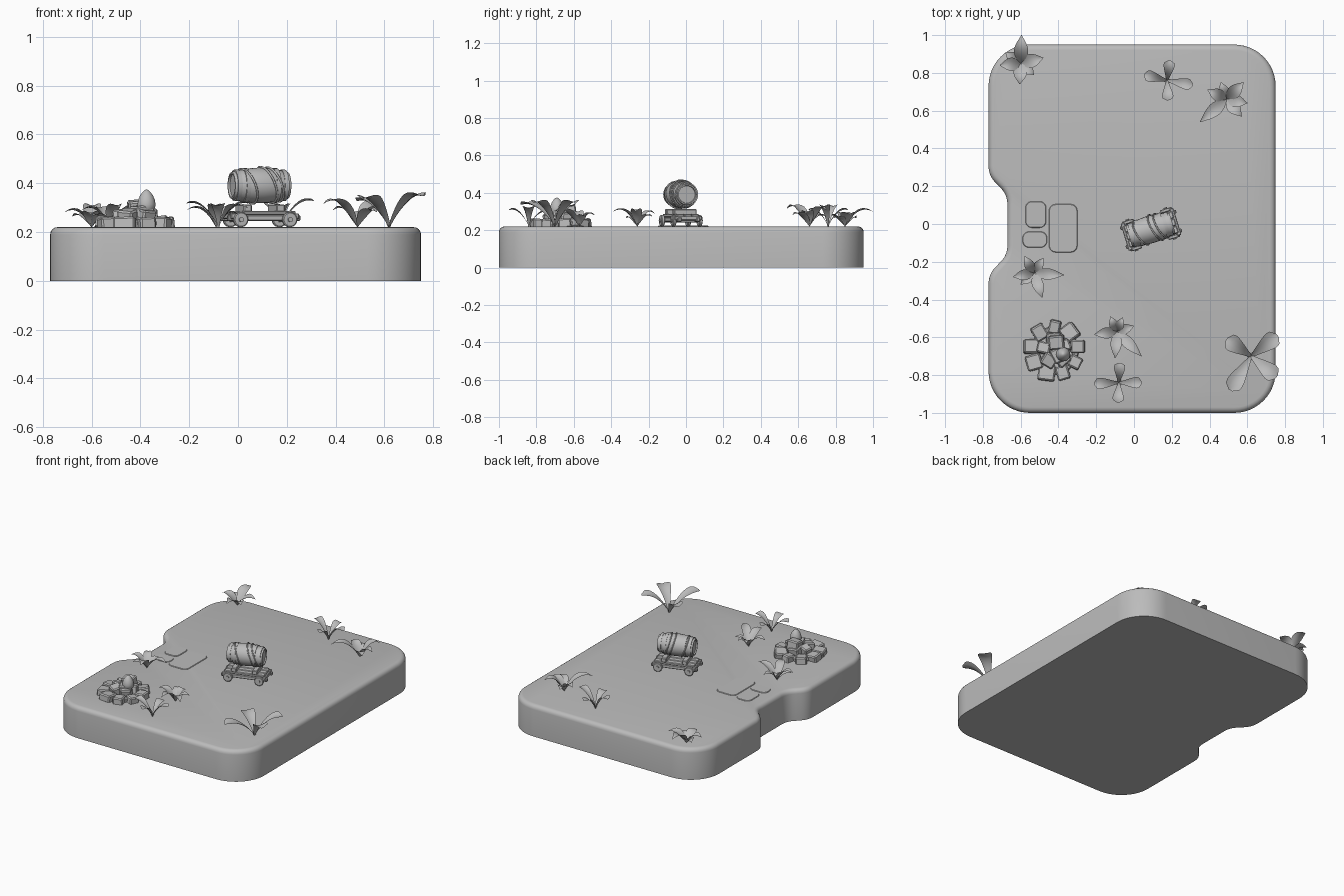
import bpy, bmesh, math, random
from mathutils import Matrix, Vector

if "Cube" in bpy.data.objects:
    bpy.data.objects.remove(bpy.data.objects["Cube"])

random.seed(4)
TOP = 0.22
grey = bpy.data.materials.new("plain_grey")
grey.diffuse_color = (0.5, 0.5, 0.5, 1)
grey.use_nodes = True
grey.node_tree.nodes["Principled BSDF"].inputs["Base Color"].default_value = grey.diffuse_color


def finish(name, bm, matrix=Matrix(), angle=35):
    bm.transform(matrix)
    me = bpy.data.meshes.new(name)
    bm.to_mesh(me)
    bm.free()
    me.materials.append(grey)
    ob = bpy.data.objects.new(name, me)
    bpy.context.collection.objects.link(ob)
    bpy.ops.object.select_all(action='DESELECT')
    ob.select_set(True)
    bpy.context.view_layer.objects.active = ob
    bpy.ops.object.shade_smooth_by_angle(angle=math.radians(angle))
    return ob


def box(name, loc, size, matrix=Matrix(), bevel=0.004):
    bm = bmesh.new()
    bmesh.ops.create_cube(bm, size=1, matrix=Matrix.Translation(loc) @ Matrix.Diagonal((*size, 1)))
    if bevel:
        bmesh.ops.bevel(bm, geom=bm.edges[:], offset=bevel, segments=1, affect='EDGES')
    return finish(name, bm, matrix)


def slab(name, pts, z0, z1, bevel, segs):
    bm = bmesh.new()
    bottom = bm.faces.new([bm.verts.new((x, y, z0)) for x, y in pts])
    res = bmesh.ops.extrude_face_region(bm, geom=[bottom], use_keep_orig=True)
    up = [v for v in res['geom'] if isinstance(v, bmesh.types.BMVert)]
    bmesh.ops.translate(bm, verts=up, vec=(0, 0, z1 - z0))
    bmesh.ops.recalc_face_normals(bm, faces=bm.faces[:])
    rim = [e for e in bm.edges if all(v.co.z > z1 - 1e-5 for v in e.verts)]
    bmesh.ops.bevel(bm, geom=rim, offset=bevel, segments=segs, profile=0.5, affect='EDGES')
    return finish(name, bm)


def arc(cx, cy, r, a0, a1, n):
    angs = [math.radians(a0 + (a1 - a0) * i / n) for i in range(n + 1)]
    return [(cx + r * math.cos(a), cy + r * math.sin(a)) for a in angs]


def rounded(x0, x1, y0, y1, r, n=8):
    return (arc(x1 - r, y0 + r, r, -90, 0, n) + arc(x1 - r, y1 - r, r, 0, 90, n)
            + arc(x0 + r, y1 - r, r, 90, 180, n) + arc(x0 + r, y0 + r, r, 180, 270, n))


def lathe(name, profile, matrix, sides=24):
    """Revolve (radius, height) pairs round the local z axis."""
    bm = bmesh.new()
    rings = []
    for r, z in profile:
        rings.append([bm.verts.new((r * math.cos(2 * math.pi * i / sides),
                                    r * math.sin(2 * math.pi * i / sides), z)) for i in range(sides)])
    for a, b in zip(rings, rings[1:]):
        for i in range(sides):
            j = (i + 1) % sides
            bm.faces.new((a[i], a[j], b[j], b[i]))
    bm.faces.new(rings[0][::-1])
    bm.faces.new(rings[-1])
    return finish(name, bm, matrix)


# Base with rounded corners and a notch in the left side
R = 0.22
outline = (arc(0.75 - R, -1 + R, R, -90, 0, 12) + arc(0.75 - R, 0.95 - R, R, 0, 90, 12)
           + arc(-0.77 + R, 0.95 - R, R, 90, 180, 12)
           + arc(-0.65, 0.305, 0.12, 180, 225, 5) + arc(-0.79, 0.105, 0.12, 50, 0, 5)
           + arc(-0.79, -0.115, 0.12, 0, -50, 5) + arc(-0.65, -0.315, 0.12, 135, 180, 5)
           + arc(-0.77 + R, -1 + R, R, 180, 270, 12))
slab("base", outline, 0, TOP, 0.03, 4)

# Flat paving stones
for i, (x0, x1, y0, y1) in enumerate([(-0.45, -0.30, -0.15, 0.105),
                                      (-0.575, -0.465, -0.02, 0.12), (-0.59, -0.46, -0.125, -0.04)]):
    slab(f"paving_stone_{i}", rounded(x0, x1, y0, y1, 0.035), TOP - 0.01, TOP + 0.004, 0.003, 1)


def plant(name, base, tips, width, pointed):
    bm = bmesh.new()
    b = Vector((*base, TOP))
    n = 10
    for x, y, h in tips:
        d = Vector((x - base[0], y - base[1], 0))
        side = Vector((-d.y, d.x, 0)).normalized()
        w = width * min(1, 0.45 + 4.5 * d.length) if pointed else width
        rows = []
        for i in range(n + 1):
            t = i / n
            if pointed:
                half = w * max(0.04, math.sin(math.pi * t ** 0.95)) * 0.5
                z = h * math.sin(t * math.pi * 0.66)
            else:
                half = w * (0.1 + 0.9 * t ** 1.2) * math.sqrt(max(0.03, 1 - t ** 7)) * 0.5
                z = h * math.sin(t * math.pi * 0.57)
            c = b + d * t ** 1.15 + Vector((0, 0, z))
            rows.append([bm.verts.new(c + side * half * s + Vector((0, 0, 0.3 * half * s * s)))
                         for s in (-1, -0.5, 0, 0.5, 1)])
        for p, q in zip(rows, rows[1:]):
            for k in range(4):
                bm.faces.new((p[k + 1], p[k], q[k], q[k + 1]))
    for f in bm.faces:
        f.normal_update()
        if f.normal.z < 0:
            f.normal_flip()
    finish(name, bm, angle=50)


# Pointed-leaf plants
plant("fern_back_left", (-0.6, 0.85), [(-0.595, 1.0, 0.09), (-0.48, 0.88, 0.07), (-0.71, 0.84, 0.07),
      (-0.605, 0.74, 0.06), (-0.68, 0.91, 0.05), (-0.53, 0.79, 0.05)], 0.075, True)
plant("fern_back_right", (0.49, 0.66), [(0.35, 0.54, 0.11), (0.58, 0.75, 0.10), (0.60, 0.64, 0.08),
      (0.39, 0.71, 0.08), (0.57, 0.57, 0.07), (0.46, 0.75, 0.06)], 0.07, True)
plant("fern_left", (-0.53, -0.26), [(-0.37, -0.27, 0.09), (-0.485, -0.39, 0.09), (-0.64, -0.28, 0.08),
      (-0.58, -0.17, 0.08), (-0.48, -0.18, 0.06), (-0.60, -0.32, 0.05)], 0.06, True)
plant("fern_front", (-0.09, -0.57), [(0.04, -0.70, 0.09), (-0.1, -0.71, 0.09), (-0.21, -0.585, 0.08),
      (-0.125, -0.49, 0.07), (-0.06, -0.495, 0.07), (0.0, -0.54, 0.06)], 0.06, True)

# Round-leaf plants
plant("broadleaf_back", (0.175, 0.76), [(0.055, 0.79, 0.11), (0.19, 0.865, 0.09),
      (0.31, 0.735, 0.11), (0.18, 0.655, 0.09)], 0.085, False)
plant("broadleaf_corner", (0.62, -0.70), [(0.76, -0.59, 0.13), (0.755, -0.81, 0.13),
      (0.51, -0.88, 0.12), (0.49, -0.61, 0.11)], 0.13, False)
plant("broadleaf_front", (-0.08, -0.84), [(-0.21, -0.845, 0.10), (-0.075, -0.735, 0.08),
      (0.04, -0.84, 0.10), (-0.085, -0.945, 0.09)], 0.085, False)


# Rock pile: outer ring, pebbles, inner heap and an egg on top
def rock(name, x, y, z, s, h, turn):
    m = (Matrix.Translation((x, y, z)) @ Matrix.Rotation(turn, 4, 'Z')
         @ Matrix.Rotation(random.uniform(-0.2, 0.2), 4, 'X') @ Matrix.Rotation(random.uniform(-0.2, 0.2), 4, 'Y'))
    box(name, (0, 0, 0), (s, s * random.uniform(0.85, 1.1), h), m, 0.007)


cx, cy = -0.42, -0.67
for i in range(9):
    a = 2 * math.pi * i / 9 + math.pi / 2
    rock(f"ring_rock_{i}", cx + 0.125 * math.cos(a), cy + 0.125 * math.sin(a), TOP + 0.015,
         random.uniform(0.065, 0.085), 0.05, a + random.uniform(-0.3, 0.3))
    a += 0.35
    rock(f"pebble_{i}", cx + 0.11 * math.cos(a), cy + 0.11 * math.sin(a), TOP + 0.012, 0.03, 0.035, a)
for i in range(5):
    a = 2 * math.pi * i / 5 + 0.4
    rock(f"inner_rock_{i}", cx + 0.055 * math.cos(a), cy + 0.055 * math.sin(a), TOP + 0.035, 0.07, 0.075, a)
rock("top_rock", cx + 0.01, cy + 0.045, TOP + 0.075, 0.08, 0.07, 0.1)
rock("middle_rock", cx + 0.03, cy - 0.02, TOP + 0.045, 0.08, 0.09, 0.5)
egg = [(0.008, -0.038), (0.024, -0.032), (0.035, -0.016), (0.037, 0.0), (0.034, 0.018),
       (0.027, 0.035), (0.018, 0.048), (0.009, 0.057), (0.002, 0.06)]
lathe("egg", egg, Matrix.Translation((-0.375, -0.69, 0.314)))

# Cart: deck, rails, cross bars, cradles and wheels
cart = Matrix.Translation((0.09, -0.028, TOP)) @ Matrix.Rotation(math.radians(17), 4, 'Z')
for i in range(3):
    box(f"deck_plank_{i}", (0, (i - 1) * 0.041, 0.058), (0.27, 0.038, 0.018), cart)
for s in (-1, 1):
    box("side_rail", (0, s * 0.052, 0.037), (0.31, 0.02, 0.024), cart)
    box("end_bar", (s * 0.135, 0, 0.045), (0.022, 0.15, 0.024), cart)
    box("barrel_cradle", (s * 0.07, 0, 0.078), (0.035, 0.125, 0.03), cart)
    box("axle", (s * 0.105, 0, 0.028), (0.013, 0.15, 0.013), cart, 0.002)
    for t in (-1, 1):
        m = cart @ Matrix.Translation((s * 0.105, t * 0.073, 0.031)) @ Matrix.Rotation(math.pi / 2, 4, 'X')
        lathe("wheel", [(0.027, -0.009), (0.031, -0.006), (0.031, 0.006), (0.027, 0.009)], m, 16)
        lathe("wheel_hub", [(0.010, -0.015), (0.010, 0.015)], m, 10)

# Barrel lying along the cart, with recessed ends
barrel = cart @ Matrix.Translation((-0.002, 0, 0.171)) @ Matrix.Rotation(math.pi / 2, 4, 'Y')
half = [(0.046, 0.112), (0.048, 0.12), (0.055, 0.12)]
body = [(0.056 + 0.017 * math.cos(math.pi / 2 * z / 0.12), z) for z in
        (-0.11, -0.085, -0.06, -0.03, 0, 0.03, 0.06, 0.085, 0.11)]
lathe("barrel", [(r, -z) for r, z in half] + body + half[::-1], barrel)


def cord(name, pts, radius, cyclic):
    cu = bpy.data.curves.new(name, 'CURVE')
    cu.dimensions = '3D'
    cu.bevel_depth = radius
    cu.bevel_resolution = 1
    sp = cu.splines.new('POLY')
    sp.points.add(len(pts) - 1)
    for p, co in zip(sp.points, pts):
        p.co = (*(barrel @ Vector(co)), 1)
    sp.use_cyclic_u = cyclic
    sp.use_smooth = True
    cu.materials.append(grey)
    bpy.context.collection.objects.link(bpy.data.objects.new(name, cu))


# Barrel hoops and slanted ropes
for z in (-0.1, -0.065, 0.065, 0.1):
    r = 0.057 + 0.017 * math.cos(math.pi / 2 * z / 0.12)
    lathe("barrel_hoop", [(r - 0.008, z - 0.009), (r + 0.003, z - 0.009),
                          (r + 0.003, z + 0.009), (r - 0.008, z + 0.009)], barrel)
for k, z0 in enumerate((-0.055, 0.03, 0.06)):
    pts = []
    for i in range(32):
        a = 2 * math.pi * i / 32
        z = z0 + 0.03 * math.cos(a + 0.6)
        r = 0.059 + 0.017 * math.cos(math.pi / 2 * z / 0.12)
        pts.append((r * math.cos(a), r * math.sin(a), z))
    cord(f"rope_{k}", pts, 0.0045, True)
